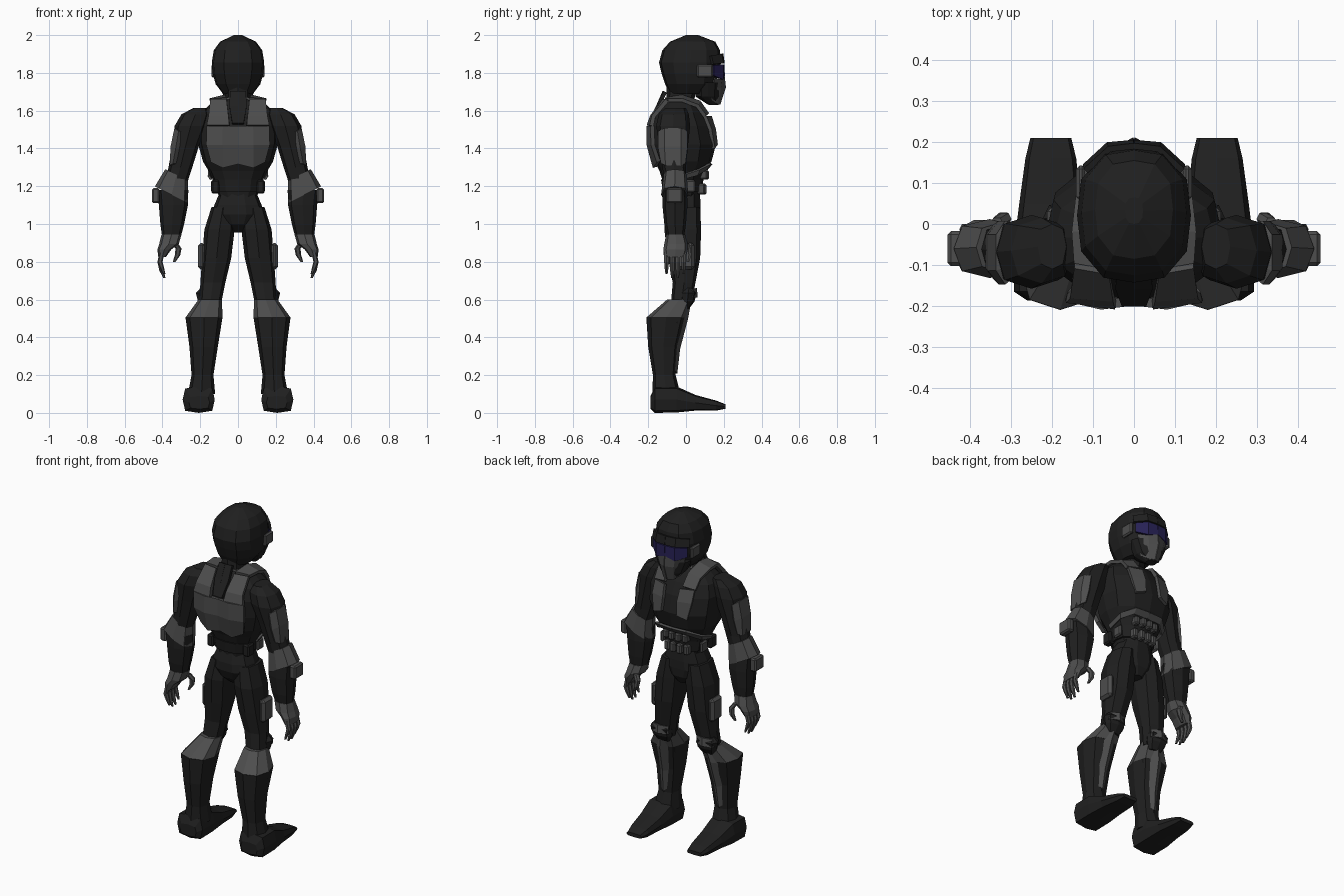
import bpy, bmesh
from math import cos, sin, pi
from mathutils import Vector


def material(name, color):
    m = bpy.data.materials.new(name)
    m.diffuse_color = (*color, 1)
    return m


DARK = material("dark_suit", (0.014, 0.014, 0.014))
GREY = material("grey_armour", (0.075, 0.075, 0.075))
BLUE = material("visor_blue", (0.02, 0.015, 0.09))


def finish(name, bm, mat, mirror):
    bmesh.ops.recalc_face_normals(bm, faces=bm.faces)
    me = bpy.data.meshes.new(name)
    bm.to_mesh(me)
    bm.free()
    me.materials.append(mat)
    ob = bpy.data.objects.new(name, me)
    bpy.context.collection.objects.link(ob)
    if mirror:
        ob.modifiers.new("mirror", "MIRROR").use_mirror_merge = False
    return ob


def skin(bm, rings):
    vs = [[bm.verts.new(p) for p in r] for r in rings]
    n = len(vs[0])
    for a, b in zip(vs, vs[1:]):
        for i in range(n):
            j = (i + 1) % n
            bm.faces.new((a[i], a[j], b[j], b[i]))
    bm.faces.new(vs[0])
    bm.faces.new(vs[-1])


def loft(name, rings, mat=DARK, mirror=False, n=8, p=2.6, slope=0.0, along_y=False):
    """Rings are (centre x, level, half width, low, high) with rounded-box sections."""
    out = []
    for k, (cx, lv, rx, lo, hi) in enumerate(rings):
        ring = []
        for i in range(n):
            c, s = cos(2 * pi * i / n), sin(2 * pi * i / n)
            f = (abs(c) ** p + abs(s) ** p) ** (-1 / p)
            x, q = cx + rx * c * f, (lo + hi) / 2 + (hi - lo) / 2 * s * f
            ring.append((x, lv, q) if along_y else (x, q, lv + slope * (x - cx)))
        out.append(ring)
    bm = bmesh.new()
    skin(bm, out)
    return finish(name, bm, mat, mirror)


def plate(name, rows, mat=GREY, mirror=True, t=0.02):
    """Thick armour plate from rows of points."""
    bm = bmesh.new()
    vs = [[bm.verts.new(p) for p in r] for r in rows]
    for a, b in zip(vs, vs[1:]):
        for i in range(len(a) - 1):
            bm.faces.new((a[i], a[i + 1], b[i + 1], b[i]))
    ob = finish(name, bm, mat, mirror)
    s = ob.modifiers.new("thickness", "SOLIDIFY")
    s.thickness, s.offset = t, 0
    return ob


def box(name, c, size, mat=GREY, bevel=0.008):
    bm = bmesh.new()
    bmesh.ops.create_cube(bm, size=1)
    for v in bm.verts:
        v.co = Vector(c) + Vector([a * b for a, b in zip(v.co, size)])
    ob = finish(name, bm, mat, True)
    b = ob.modifiers.new("bevel", "BEVEL")
    b.width, b.segments = bevel, 1


def finger(name, pts, r):
    loft(name, [(x, z, r * k, y - r * k, y + r * k) for (x, y, z), k in zip(pts, (1, 1, .9, .45))],
         GREY, True, 6)


# Helmet, face and neck
loft("helmet", [(0, 1.69, .08, -.085, .10), (0, 1.74, .118, -.11, .155), (0, 1.80, .135, -.13, .17),
                (0, 1.855, .139, -.143, .185), (0, 1.92, .128, -.125, .18), (0, 1.965, .095, -.085, .155),
                (0, 2.0, .022, .0, .065)], n=12, p=2.7)
loft("jaw", [(0, 1.63, .03, .12, .172), (0, 1.675, .075, .05, .182), (0, 1.75, .11, .05, .185)], n=12)
plate("visor", [[(0, .197, 1.845), (.06, .192, 1.845), (.112, .145, 1.84)],
                [(0, .200, 1.785), (.06, .192, 1.765), (.112, .145, 1.785)]], BLUE, t=.012)
plate("brow", [[(0, .19, 1.90), (.06, .183, 1.90), (.118, .13, 1.89)],
               [(0, .198, 1.85), (.063, .193, 1.85), (.12, .14, 1.845)]], DARK, t=.015)
plate("face_mask", [[(0, .200, 1.785), (.055, .188, 1.765), (.10, .15, 1.775)],
                    [(0, .207, 1.725), (.045, .182, 1.72), (.085, .14, 1.72)],
                    [(0, .178, 1.635), (.03, .165, 1.635), (.06, .13, 1.66)]], t=.01)
box("ear_pad", (.13, .10, 1.81), (.022, .085, .07))
loft("neck", [(0, 1.56, .085, -.12, .06), (0, 1.66, .068, -.105, .045), (0, 1.76, .06, -.10, .06)])
loft("collar", [(0, 1.63, .085, -.115, .055), (0, 1.67, .077, -.108, .04)], GREY)

# Torso and pelvis
loft("torso", [(0, 1.14, .10, -.105, .07), (0, 1.20, .118, -.115, .08), (0, 1.28, .155, -.14, .10),
               (0, 1.33, .185, -.165, .135), (0, 1.42, .21, -.185, .158), (0, 1.52, .215, -.185, .135),
               (0, 1.59, .195, -.165, .10), (0, 1.645, .135, -.125, .06), (0, 1.665, .06, -.10, .03)],
     n=12, p=2.5)
loft("pelvis", [(0, 1.16, .10, -.105, .075), (0, 1.10, .125, -.12, .08), (0, 1.05, .14, -.12, .08),
                (0, 1.0, .10, -.10, .075), (0, .955, .035, -.05, .05)], n=10)
loft("belt", [(0, 1.17, .12, -.122, .085), (0, 1.235, .132, -.132, .092)], n=12)

# Back plates, chest straps and vest
plate("upper_back_plate", [[(.06, -.115, 1.655), (.145, -.10, 1.655)], [(.05, -.18, 1.57), (.155, -.172, 1.57)],
                           [(.045, -.198, 1.52), (.165, -.182, 1.52)]], t=.022)
plate("lower_back_plate", [[(.001, -.188, 1.52), (.08, -.198, 1.52), (.165, -.178, 1.52)],
                           [(.001, -.188, 1.42), (.08, -.198, 1.42), (.165, -.175, 1.42)],
                           [(.001, -.165, 1.32), (.08, -.165, 1.30), (.14, -.145, 1.33)]], t=.022)
plate("spine_strip", [[(0, -.115, 1.70), (.042, -.11, 1.70)], [(0, -.15, 1.62), (.045, -.15, 1.62)],
                      [(0, -.192, 1.53), (.03, -.192, 1.53)]], DARK)
plate("shoulder_strap", [[(.06, -.11, 1.66), (.145, -.095, 1.655)], [(.07, -.02, 1.675), (.15, -.02, 1.655)],
                         [(.065, .07, 1.645), (.14, .06, 1.625)], [(.06, .115, 1.58), (.135, .10, 1.57)]], t=.02)
plate("chest_plate", [[(.05, .128, 1.57), (.13, .10, 1.57)], [(.045, .150, 1.50), (.13, .128, 1.50)],
                      [(.05, .160, 1.42), (.11, .145, 1.40)]], t=.018)
plate("rib_strap", [[(0, .135, 1.32), (.09, .128, 1.32), (.155, .07, 1.29), (.155, -.03, 1.255)],
                    [(0, .11, 1.29), (.09, .105, 1.29), (.145, .06, 1.26), (.143, -.03, 1.235)]], t=.012)

# Ammo pouches on the stomach and hips
for i, x in enumerate((.022, .064)):
    box(f"upper_pouch_{i}", (x, .10 - i * .008, 1.26), (.034, .045, .05))
    box(f"lower_pouch_{i}", (x, .088 - i * .008, 1.185), (.034, .04, .06))
box("hip_pouch", (.12, -.07, 1.197), (.042, .06, .072), DARK)
box("side_pouch", (.132, .02, 1.20), (.02, .06, .065), GREY)

# Arms
loft("upper_arm", [(.20, 1.615, .035, -.11, .0), (.225, 1.58, .075, -.145, .015), (.25, 1.52, .085, -.158, .022),
                   (.278, 1.41, .07, -.14, .01), (.305, 1.30, .063, -.125, .0), (.328, 1.22, .06, -.115, .0)],
     mirror=True)
plate("upper_arm_pad", [[(.305, -.14, 1.49), (.325, -.11, 1.505), (.325, -.03, 1.505), (.305, .0, 1.49)],
                        [(.32, -.14, 1.40), (.345, -.11, 1.41), (.345, -.03, 1.41), (.32, .0, 1.40)],
                        [(.335, -.125, 1.32), (.35, -.105, 1.31), (.35, -.03, 1.31), (.335, -.01, 1.32)]], t=.025)
loft("elbow_guard", [(.325, 1.26, .06, -.118, .004), (.352, 1.155, .088, -.132, .012)], GREY, True, slope=.5)
box("elbow_pad", (.435, -.06, 1.15), (.04, .085, .08))
loft("forearm", [(.345, 1.18, .082, -.125, .005), (.342, 1.10, .077, -.125, .008), (.348, 1.0, .063, -.115, .0),
                 (.352, .935, .05, -.10, -.01)], mirror=True)

# Gloved hands
loft("glove", [(.352, .945, .053, -.105, -.005), (.365, .895, .052, -.115, .01), (.39, .865, .037, -.12, .01),
               (.402, .825, .02, -.117, .0)], GREY, True)
for i, y in enumerate((-.103, -.073, -.043, -.013)):
    d = .02 if i in (0, 3) else 0
    finger(f"finger_{i}", [(.402, y, .85), (.413, y, .80), (.405, y, .755 + d), (.39, y, .715 + d)], .0135)
finger("thumb", [(.335, .0, .90), (.315, .012, .87), (.32, .015, .835), (.338, .01, .80)], .016)

# Legs
loft("thigh", [(.08, 1.09, .06, -.10, .075), (.098, .97, .08, -.115, .08), (.113, .82, .077, -.095, .075),
               (.133, .69, .066, -.07, .05), (.147, .58, .058, -.08, .03)], mirror=True)
box("thigh_pad", (.193, -.005, .83), (.038, .10, .14), bevel=.015)
loft("knee_pad", [(.15, .66, .05, -.01, .04), (.155, .635, .068, -.03, .056), (.15, .59, .062, -.03, .045),
                  (.15, .55, .04, -.02, .015)], DARK, True)
plate("knee_plate", [[(.10, .03, .655), (.15, .052, .66), (.20, .03, .655)],
                     [(.095, .03, .61), (.15, .056, .61), (.21, .03, .61)]], t=.012)

# Boots with grey cuff and shin plate
loft("boot_cuff", [(.147, .60, .062, -.10, .028), (.18, .505, .098, -.21, .0)], GREY, True)
loft("boot_shaft", [(.18, .506, .098, -.21, .0), (.182, .35, .075, -.20, -.04), (.188, .20, .058, -.175, -.055),
                    (.193, .10, .072, -.178, -.03)], mirror=True)
plate("shin_plate", [[(.105, -.02, .59), (.15, .022, .60), (.20, -.02, .59)],
                     [(.105, -.05, .49), (.17, .004, .50), (.255, -.05, .49)],
                     [(.13, -.075, .35), (.18, -.038, .34), (.235, -.075, .35)],
                     [(.165, -.07, .23), (.187, -.053, .21), (.21, -.07, .23)]], t=.014)
loft("foot", [(.205, -.187, .055, .02, .09), (.208, -.165, .085, .0, .14), (.208, -.05, .085, .002, .14),
              (.205, .05, .075, .012, .095), (.203, .16, .062, .012, .065), (.203, .21, .05, .022, .045)],
     mirror=True, p=4, along_y=True)
